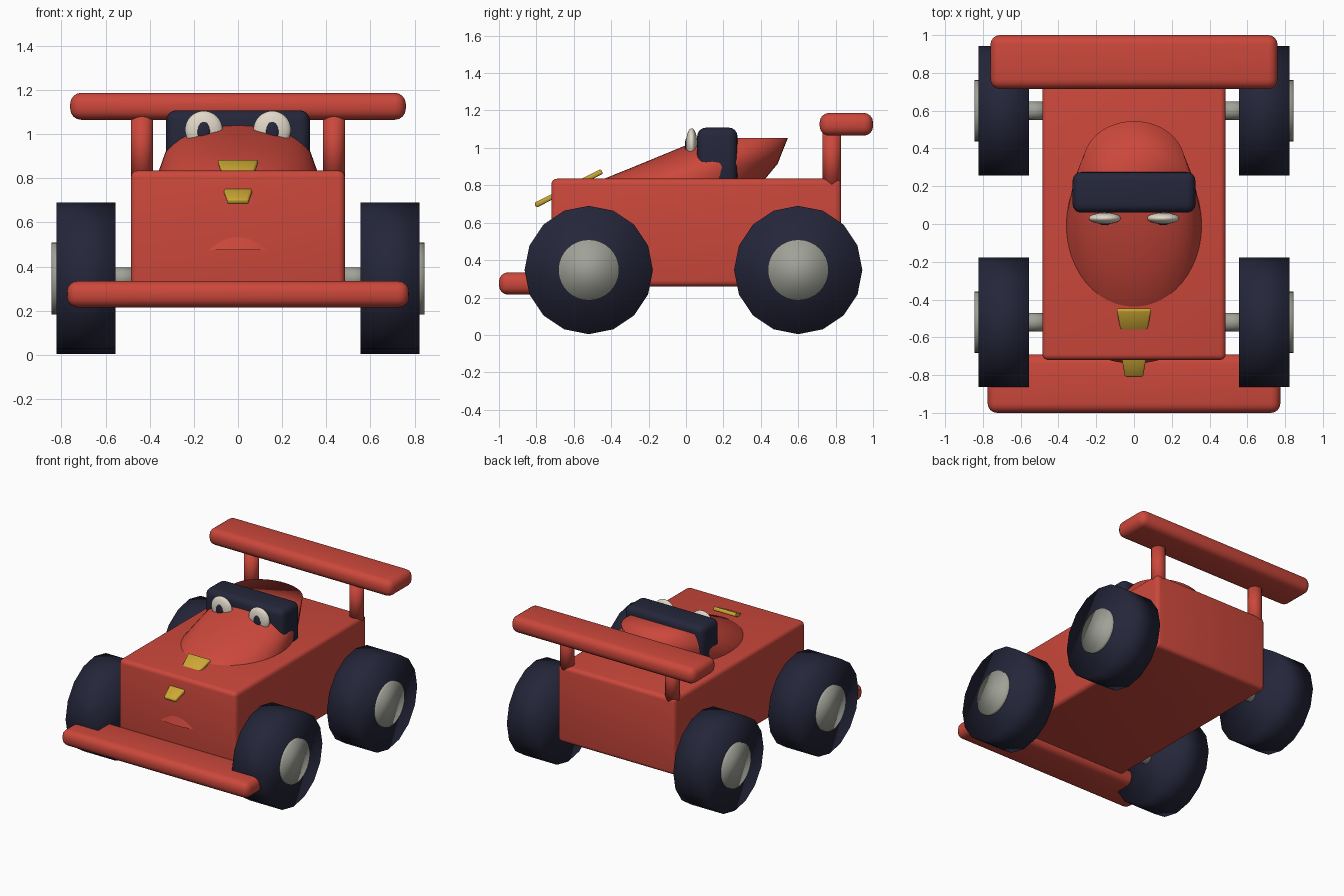
import bpy, bmesh, math
from mathutils import Matrix, Vector

if "Cube" in bpy.data.objects:
    bpy.data.objects.remove(bpy.data.objects["Cube"])


def material(name, rgb):
    m = bpy.data.materials.new(name)
    m.diffuse_color = (*rgb, 1)
    m.use_nodes = True
    m.node_tree.nodes["Principled BSDF"].inputs["Base Color"].default_value = m.diffuse_color
    return m


RED = material("red paint", (0.6, 0.064, 0.044))
NAVY = material("dark navy", (0.018, 0.019, 0.042))
GREY = material("warm grey metal", (0.35, 0.36, 0.31))
CREAM = material("cream white", (0.75, 0.69, 0.58))
YELLOW = material("yellow", (0.6, 0.39, 0.035))


def finish(name, bm, mat, smooth=True):
    bmesh.ops.recalc_face_normals(bm, faces=bm.faces)
    me = bpy.data.meshes.new(name)
    bm.to_mesh(me)
    bm.free()
    for p in me.polygons:
        p.use_smooth = smooth
    me.materials.append(mat)
    ob = bpy.data.objects.new(name, me)
    bpy.context.collection.objects.link(ob)
    return ob


def box(name, lo, hi, mat, bevel, segments=4):
    """Rounded box between two corners."""
    bm = bmesh.new()
    bmesh.ops.create_cube(bm, size=1)
    for v in bm.verts:
        v.co = Vector([(a + b) / 2 + c * (b - a) for a, b, c in zip(lo, hi, v.co)])
    bmesh.ops.bevel(bm, geom=bm.edges[:], offset=bevel, segments=segments,
                    profile=0.5, affect='EDGES')
    return finish(name, bm, mat)


def cylinder(name, a, b, radius, sides, mat):
    """Cylinder from point a to point b."""
    a, b = Vector(a), Vector(b)
    d = b - a
    rot = d.to_track_quat('Z', 'Y').to_matrix().to_4x4()
    bm = bmesh.new()
    bmesh.ops.create_cone(bm, cap_ends=True, segments=sides, radius1=radius,
                          radius2=radius, depth=d.length,
                          matrix=Matrix.Translation((a + b) / 2) @ rot)
    return finish(name, bm, mat)


def ellipsoid(name, centre, radii, mat):
    bm = bmesh.new()
    bmesh.ops.create_uvsphere(bm, u_segments=24, v_segments=16, radius=1,
                              matrix=Matrix.Translation(centre) @ Matrix.Diagonal((*radii, 1)))
    return finish(name, bm, mat)


# Body, bumper and rear wing
box("body", (-0.485, -0.72, 0.26), (0.485, 0.83, 0.835), RED, 0.03)
box("front_bumper", (-0.775, -1.0, 0.215), (0.775, -0.69, 0.335), RED, 0.05)
box("rear_wing", (-0.76, 0.715, 1.065), (0.76, 1.0, 1.187), RED, 0.05)

# Hood: stacked ellipses leaning back to a flat top (z, centre y, rx, ry)
bm = bmesh.new()
rings = []
N = 48
for z, cy, rx, ry in [(0.80, -0.04, 0.36, 0.44), (0.83, -0.015, 0.36, 0.435),
                      (0.915, 0.125, 0.33, 0.365), (1.053, 0.32, 0.27, 0.225)]:
    rings.append([bm.verts.new((rx * math.cos(2 * math.pi * i / N),
                                cy + ry * math.sin(2 * math.pi * i / N), z))
                  for i in range(N)])
for lower, upper in zip(rings, rings[1:]):
    for i in range(N):
        j = (i + 1) % N
        bm.faces.new((lower[i], lower[j], upper[j], upper[i]))
bm.faces.new(rings[0])
bm.faces.new(rings[-1])
finish("hood", bm, RED)

# Windscreen block behind the eyes
box("windscreen", (-0.325, 0.06, 0.80), (0.325, 0.275, 1.108), NAVY, 0.045)

# Wheels, hubs, axles, wing posts and eyes, on both sides
for side, s in (("left", -1), ("right", 1)):
    for end, y in (("front", -0.52), ("rear", 0.6)):
        cylinder(f"{end}_{side}_wheel", (s * 0.555, y, 0.347), (s * 0.822, y, 0.347),
                 0.343, 16, NAVY)
        cylinder(f"{end}_{side}_hub", (s * 0.80, y, 0.347), (s * 0.845, y, 0.347),
                 0.163, 32, GREY)
        cylinder(f"{end}_{side}_axle", (s * 0.45, y, 0.347), (s * 0.60, y, 0.347),
                 0.049, 24, GREY)
    cylinder(f"{side}_wing_post", (s * 0.435, 0.78, 0.78), (s * 0.435, 0.78, 1.10),
             0.05, 24, RED)
    ellipsoid(f"{side}_eye", (s * 0.155, 0.03, 1.02), (0.085, 0.03, 0.085), CREAM)
    ellipsoid(f"{side}_pupil", (s * 0.155, 0.006, 1.012), (0.03, 0.012, 0.045), NAVY)


def badge(name, centre, wide, narrow, length):
    """Trapezoid plate tilted up toward the back, wide edge at the back."""
    bm = bmesh.new()
    bmesh.ops.create_cube(bm, size=1)
    for v in bm.verts:
        v.co = Vector((v.co.x * 2 * (wide if v.co.y > 0 else narrow),
                       v.co.y * length, v.co.z * 0.028))
    bmesh.ops.bevel(bm, geom=bm.edges[:], offset=0.009, segments=2,
                    profile=0.5, affect='EDGES')
    bm.transform(Matrix.Translation(centre) @ Matrix.Rotation(math.radians(27), 4, 'X'))
    finish(name, bm, YELLOW)


badge("hood_badge", (0, -0.507, 0.845), 0.092, 0.07, 0.13)
badge("nose_badge", (0, -0.748, 0.722), 0.068, 0.048, 0.13)

# Mouth: shallow curved lip with a flat underside
bm = bmesh.new()
low, high, back = [], [], []
M = 16
for i in range(M + 1):
    x = -0.14 + 0.28 * i / M
    k = max(0.02, 1 - (x / 0.14) ** 2)
    low.append(bm.verts.new((x, -0.718 - 0.02 * k, 0.475)))
    high.append(bm.verts.new((x, -0.718, 0.475 + 0.065 * k)))
    back.append(bm.verts.new((x, -0.712, 0.475)))
for i in range(M):
    for a, b in ((low, high), (high, back), (back, low)):
        bm.faces.new((a[i], a[i + 1], b[i + 1], b[i]))
for i in (0, M):
    bm.faces.new((low[i], high[i], back[i]))
finish("mouth", bm, RED, smooth=False)
